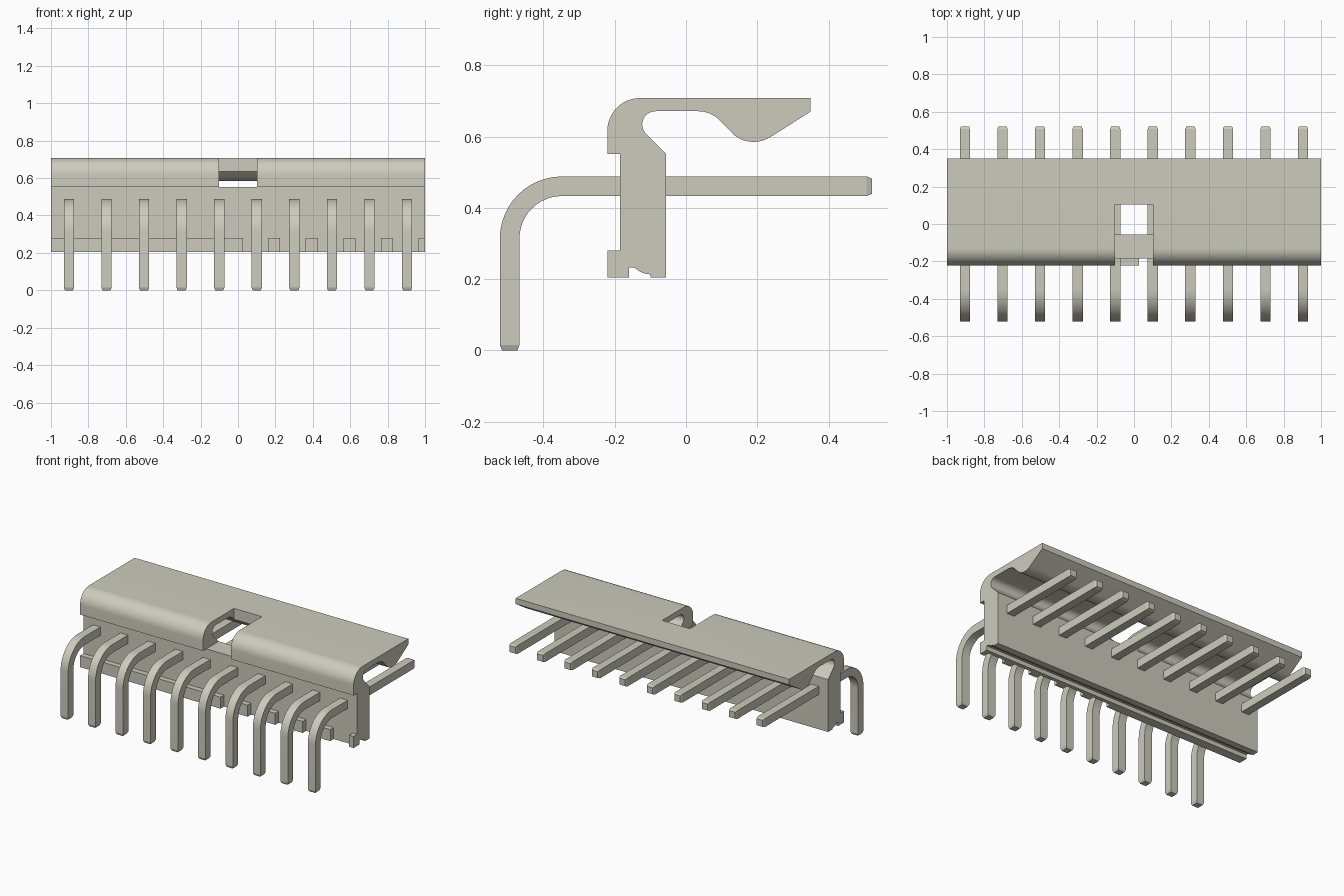
import bpy, bmesh, math
from mathutils import Vector

cube = bpy.data.objects.get("Cube")
if cube:
    bpy.data.objects.remove(cube, do_unlink=True)

metal = bpy.data.materials.new("warm_grey")
metal.use_nodes = True
COLOUR = (0.61, 0.60, 0.51, 1)
metal.diffuse_color = COLOUR
metal.node_tree.nodes["Principled BSDF"].inputs["Base Color"].default_value = COLOUR


def make_object(name, bm):
    bmesh.ops.recalc_face_normals(bm, faces=bm.faces)
    mesh = bpy.data.meshes.new(name)
    bm.to_mesh(mesh)
    bm.free()
    mesh.materials.append(metal)
    obj = bpy.data.objects.new(name, mesh)
    bpy.context.collection.objects.link(obj)
    return obj


def smooth(obj, degrees=25):
    bpy.ops.object.select_all(action='DESELECT')
    obj.select_set(True)
    bpy.context.view_layer.objects.active = obj
    bpy.ops.object.shade_smooth_by_angle(angle=math.radians(degrees))


def arc(cy, cz, r, start, end, n=8):
    """Points of an arc in the y-z plane, angles in degrees."""
    angles = [math.radians(start + (end - start) * i / n) for i in range(n + 1)]
    return [(cy + r * math.cos(a), cz + r * math.sin(a)) for a in angles]


def add_prism(bm, profile, x0, x1):
    """Extrude a y-z profile along x."""
    face = bm.faces.new([bm.verts.new((x0, y, z)) for y, z in profile])
    out = bmesh.ops.extrude_face_region(bm, geom=[face])
    verts = [v for v in out["geom"] if isinstance(v, bmesh.types.BMVert)]
    bmesh.ops.translate(bm, verts=verts, vec=(x1 - x0, 0, 0))


def rect(y0, y1, z0, z1):
    return [(y0, z0), (y1, z0), (y1, z1), (y0, z1)]


# Housing: upright wall with an overhanging sprung latch
profile = [(-0.185, 0.204), (-0.185, 0.551), (-0.221, 0.551)]
profile += arc(-0.129, 0.616, 0.092, 180, 90, 12)            # rounded front shoulder
profile += [(0.35, 0.708), (0.35, 0.67)]
profile += arc(0.19, 0.673, 0.088, -57, -130, 10)            # latch bump
profile += arc(0.034, 0.586, 0.085, 46, 90, 8)               # fillet to the underside
profile += arc(-0.086, 0.634, 0.037, 90, 225, 12)            # inner pocket
profile += [(-0.056, 0.551), (-0.056, 0.204), (-0.10, 0.204)]
profile += [(-0.10, 0.213), (-0.115, 0.215), (-0.13, 0.221), (-0.142, 0.23)]
profile += [(-0.148, 0.232), (-0.16, 0.232), (-0.16, 0.204)]  # groove under the wall
bm = bmesh.new()
add_prism(bm, profile, -1, 1)
housing = make_object("housing", bm)

# Central slot through the front shoulder
bm = bmesh.new()
add_prism(bm, rect(-0.4, 0.104, 0.551, 0.9), -0.102, 0.102)
cutter = make_object("slot_cutter", bm)
cutter.hide_render = True
mod = housing.modifiers.new("slot", 'BOOLEAN')
mod.operation = 'DIFFERENCE'
mod.solver = 'EXACT'
mod.object = cutter
bpy.context.view_layer.objects.active = housing
bpy.ops.object.modifier_apply(modifier=mod.name)
bpy.data.objects.remove(cutter, do_unlink=True)
smooth(housing)

# Front ledge: solid on one half, separate teeth on the other
bm = bmesh.new()
spans = [(-1, 0.027)] + [(0.16 + 0.2015 * i, min(1, 0.225 + 0.2015 * i)) for i in range(5)]
for x0, x1 in spans:
    add_prism(bm, rect(-0.221, -0.185, 0.204, 0.28), x0, x1)
make_object("front_ledge", bm)

# Pins: square bar swept along a right-angle bend, tapered at both tips
HALF = 0.0275
bend = arc(-0.348, 0.3135, 0.147, 180, 90, 12)
path = [(-0.495, 0.0), (-0.495, 0.015)] + bend + [(0.507, 0.4605), (0.522, 0.4605)]
for i in range(10):
    x = -0.904 + i * 1.808 / 9
    bm = bmesh.new()
    rings = []
    for k, (y, z) in enumerate(path):
        t = min(max(k - 2, 0), 12) / 12 * math.pi / 2
        normal = Vector((0, -math.cos(t), math.sin(t)))
        h = HALF * (0.78 if k in (0, len(path) - 1) else 1)
        centre = Vector((x, y, z))
        rings.append([bm.verts.new(centre + Vector((sx * h, 0, 0)) + normal * sn * h)
                      for sx, sn in ((-1, -1), (1, -1), (1, 1), (-1, 1))])
    for a, b in zip(rings, rings[1:]):
        for j in range(4):
            bm.faces.new((a[j], a[(j + 1) % 4], b[(j + 1) % 4], b[j]))
    bm.faces.new(rings[0])
    bm.faces.new(rings[-1])
    smooth(make_object(f"pin_{i + 1}", bm), 18)
